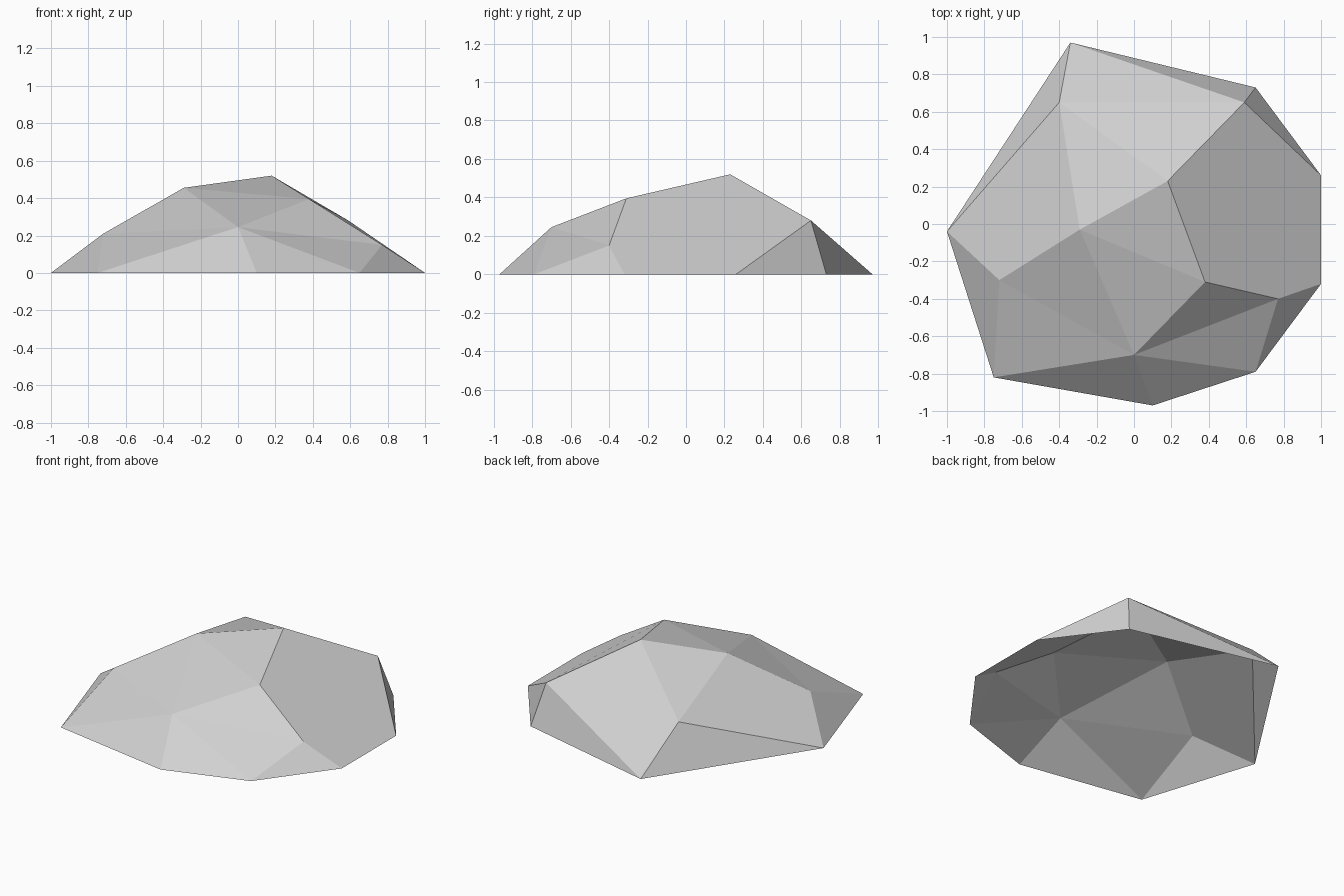
import bpy
import bmesh

# Remove the default cube
cube = bpy.data.objects.get("Cube")
if cube:
    bpy.data.objects.remove(cube, do_unlink=True)

# Stone material
stone = bpy.data.materials.new("pale_grey_stone")
stone.use_nodes = True
colour = (0.64, 0.64, 0.64, 1)
stone.diffuse_color = colour
for node in stone.node_tree.nodes:
    if node.type == "BSDF_PRINCIPLED":
        node.inputs["Base Color"].default_value = colour
        node.inputs["Roughness"].default_value = 0.9

# Corners on the ground, clockwise from the back
ground = {
    "back": (-.34, .97), "back_left": (.65, .73),
    "left_rear": (1, .26), "left_front": (1, -.32),
    "front_left": (.65, -.79), "front": (.1, -.97),
    "front_right": (-.75, -.82), "right": (-1, -.04),
}

# Corners of the raised facets
raised = {
    "rear_shoulder": (-.4, .65, .28), "rear_ridge": (.59, .65, .28),
    "peak": (.18, .23, .52), "crown": (-.29, -.03, .455),
    "brow": (.38, -.31, .395), "cheek": (.77, -.4, .15),
    "nose": (0, -.7, .245), "right_shoulder": (-.72, -.3, .21),
}

# Flat facets, each listed counter-clockwise from outside
facets = [
    # Rear slopes
    "back rear_shoulder rear_ridge",
    "rear_shoulder peak rear_ridge",
    "back rear_ridge back_left",
    "back_left rear_ridge left_rear",
    "back right rear_shoulder",
    # Broad left slope
    "peak brow cheek left_front left_rear rear_ridge",
    # Top and right slopes
    "rear_shoulder crown peak",
    "peak crown brow",
    "rear_shoulder right right_shoulder crown",
    "right front_right right_shoulder",
    # Front slopes
    "right_shoulder front_right nose",
    "right_shoulder nose crown",
    "crown nose brow",
    "brow nose cheek",
    "nose front_left cheek",
    "cheek front_left left_front",
    "front_right front nose",
    "front front_left nose",
]

# Build the open-bottomed boulder
bm = bmesh.new()
corner = {name: bm.verts.new((x, y, 0)) for name, (x, y) in ground.items()}
corner.update({name: bm.verts.new(p) for name, p in raised.items()})
for facet in facets:
    bm.faces.new([corner[name] for name in facet.split()])
bm.normal_update()
for face in bm.faces:
    if face.normal.z < 0:
        face.normal_flip()

mesh = bpy.data.meshes.new("boulder")
bm.to_mesh(mesh)
bm.free()
mesh.materials.append(stone)
boulder = bpy.data.objects.new("boulder", mesh)
bpy.context.collection.objects.link(boulder)
